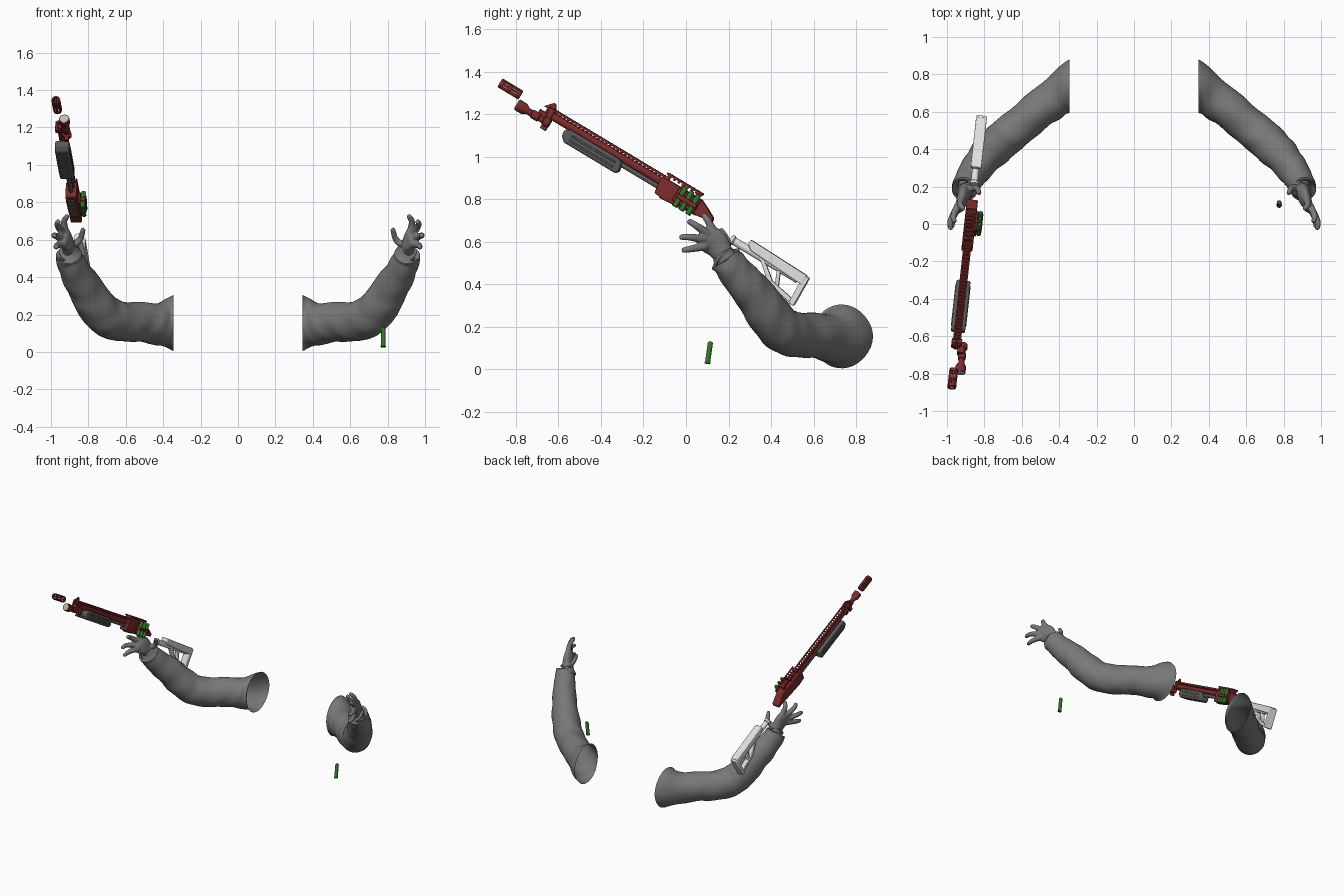
import bpy, bmesh, math
from mathutils import Vector, Matrix

cube = bpy.data.objects.get("Cube")
if cube:
    bpy.data.objects.remove(cube, do_unlink=True)


def material(name, r, g, b):
    m = bpy.data.materials.new(name)
    m.diffuse_color = (r, g, b, 1)
    m.use_nodes = True
    node = next(n for n in m.node_tree.nodes if n.type == 'BSDF_PRINCIPLED')
    node.inputs["Base Color"].default_value = (r, g, b, 1)
    return m


GREY = material("sleeve grey", .19, .19, .19)
DARK = material("grip dark grey", .1, .1, .1)
RED = material("metal red", .2, .025, .025)
GREEN = material("shell green", .03, .17, .02)
WHITE = material("stock white", .75, .75, .75)
LENS = material("lens pale", .5, .5, .47)

# Gun frame: local y runs toward the muzzle, local z is up, local -x is the shell side
F = Vector((-.094, -.854, .512)).normalized()
R = F.cross(Vector((0, 0, 1))).normalized()
GUN = Matrix((R, F, R.cross(F))).transposed().to_4x4()
GUN.translation = (-.878, 0, .824)


def finish(name, bm, mat, world=GUN, bevel=0):
    bmesh.ops.recalc_face_normals(bm, faces=bm.faces)
    me = bpy.data.meshes.new(name)
    bm.to_mesh(me)
    bm.free()
    me.materials.append(mat)
    ob = bpy.data.objects.new(name, me)
    bpy.context.collection.objects.link(ob)
    ob.matrix_world = world
    if bevel:
        mod = ob.modifiers.new("bevel", 'BEVEL')
        mod.width, mod.segments = bevel, 2
    bpy.ops.object.select_all(action='DESELECT')
    ob.select_set(True)
    bpy.context.view_layer.objects.active = ob
    bpy.ops.object.shade_smooth_by_angle(angle=math.radians(40))
    return ob


def box(bm, centre, size, tilt=0):
    m = Matrix.Translation(centre) @ Matrix.Rotation(tilt, 4, 'X') @ Matrix.Diagonal((*size, 1))
    bmesh.ops.create_cube(bm, size=1, matrix=m)


def rings(bm, loops, caps=(True, True), closed=False):
    vs = [[bm.verts.new(p) for p in loop] for loop in loops]
    pairs = list(zip(vs, vs[1:])) + ([(vs[-1], vs[0])] if closed else [])
    for a, b in pairs:
        for i in range(len(a)):
            j = (i + 1) % len(a)
            bm.faces.new((a[i], a[j], b[j], b[i]))
    for cap, loop in zip(caps, (vs[0], vs[-1])):
        if cap and not closed:
            bm.faces.new(loop)


def lathe(bm, profile, x=0, z=0, n=16, closed=False):
    """Turn (y, radius) points around a line parallel to local y."""
    angles = [math.tau * i / n for i in range(n)]
    rings(bm, [[(x + r * math.cos(a), y, z + r * math.sin(a)) for a in angles]
               for y, r in profile], closed=closed)


def slab(bm, outline, width, x=0):
    """Extrude a (y, z) outline across x."""
    rings(bm, [[(x + s * width / 2, y, z) for y, z in outline] for s in (-1, 1)])


def spline(points, steps):
    """Smooth path through tuples of position and two radii."""
    p = [points[0]] + list(points) + [points[-1]]
    out = []
    for k in range(1, len(p) - 2):
        for i in range(steps):
            t = i / steps
            out.append([.5 * (2 * b + (c - a) * t + (2 * a - 5 * b + 4 * c - d) * t * t
                              + (3 * b - a - 3 * c + d) * t ** 3)
                        for a, b, c, d in zip(*p[k - 1:k + 3])])
    return out + [list(points[-1])]


def limb(bm, points, side, ref, steps=5, n=12, caps=(True, True), start=None, fold=0):
    path = spline(points, steps)
    loops = []
    for i, q in enumerate(path):
        c = Vector(q[:3])
        lo, hi = path[max(i - 1, 0)], path[min(i + 1, len(path) - 1)]
        t = (Vector(hi[:3]) - Vector(lo[:3])).normalized()
        w = i / (len(path) - 1)
        if start:
            t = t.lerp(Vector(start), max(0, 1 - w * 5)).normalized()
        a = t.cross(Vector(ref)).normalized()
        b = a.cross(t)
        loop = []
        for j in range(n):
            th = math.tau * j / n
            k = 1 + fold * math.sin(w * 48 + 2.2 * math.sin(th + w * 5)) * math.sin(th * 2 + w * 9)
            v = c + (a * math.cos(th) * q[3] + b * math.sin(th) * q[4]) * k
            loop.append((v.x * side, v.y, v.z))
        loops.append(loop)
    rings(bm, loops, caps)


# Arms, mirrored
SLEEVE = [(.345, .74, .155, .14, .15), (.42, .68, .15, .112, .115), (.54, .585, .16, .1, .105),
          (.66, .485, .17, .102, .108), (.745, .41, .23, .1, .108), (.81, .34, .33, .09, .1),
          (.865, .265, .42, .08, .088), (.9, .205, .495, .07, .078), (.905, .185, .522, .068, .076),
          (.906, .183, .525, .045, .05)]
PALM = [(.9, .21, .49, .045, .04), (.905, .17, .55, .052, .036), (.915, .135, .595, .066, .032),
        (.93, .1, .615, .062, .026), (.935, .085, .625, .045, .016)]
FINGERS = [  # base, middle and tip of each finger, thumb first
    ((.895, .185, .56), (.845, .195, .6), (.828, .165, .655)),
    ((.92, .14, .635), (.93, .105, .695), (.912, .082, .728)),
    ((.94, .1, .64), (.965, .045, .678), (.96, .012, .698)),
    ((.945, .085, .61), (.98, .02, .622), (.98, -.026, .622)),
    ((.94, .095, .58), (.968, .03, .568), (.972, -.015, .56))]
for side, label in ((1, "left"), (-1, "right")):
    bm = bmesh.new()
    limb(bm, SLEEVE, side, (0, 0, 1), steps=8, n=36, caps=(False, True), start=(1, 0, 0), fold=.035)
    finish(label + "_sleeve", bm, GREY, Matrix())
    bm = bmesh.new()
    limb(bm, PALM, side, (1, 0, 0), n=16)
    for base, mid, tip in FINGERS:
        end = Vector(tip) + (Vector(tip) - Vector(mid)) * .12
        limb(bm, [(*base, .021, .021), (*mid, .017, .017), (*tip, .013, .013), (*end, .005, .005)],
             side, (1, 0, 0))
    hand = finish(label + "_hand", bm, GREY, Matrix())
    mod = hand.modifiers.new("merge", 'REMESH')
    mod.mode, mod.voxel_size, mod.use_smooth_shade = 'VOXEL', .006, True
    mod = hand.modifiers.new("soften", 'SMOOTH')
    mod.iterations = 4

# Barrel with an open rib on top
def ladder(bm, y0, y1, z, half, step):
    for s in (-1, 1):
        box(bm, (s * half, (y0 + y1) / 2, z), (.007, y1 - y0, .009))
    for i in range(int((y1 - y0) / step) + 1):
        box(bm, (0, y0 + i * step, z - .004), (half * 2 + .006, .009, .018), .5)

bm = bmesh.new()
lathe(bm, [(.1, .019), (.77, .019), (.77, .012), (.1, .012)], z=-.008, closed=True)
finish("barrel", bm, RED)
bm = bmesh.new()
ladder(bm, .13, .76, .021, .018, .021)
finish("barrel_rib", bm, RED)
bm = bmesh.new()
slab(bm, [(.79, .012), (.72, .012), (.745, .05), (.755, .05)], .012)
box(bm, (0, .745, -.004), (.056, .03, .056))
finish("front_sight", bm, RED, bevel=.003)

# Muzzle brake, open between its bars
bm = bmesh.new()
for y in (.92, .97, 1.015):
    lathe(bm, [(y - .009, .023), (y + .009, .023), (y + .009, .015), (y - .009, .015)], closed=True)
for i in range(8):
    a = math.tau * i / 8
    box(bm, (.019 * math.cos(a), .968, .019 * math.sin(a)), (.009, .1, .009))
finish("muzzle_brake", bm, RED)

# Lamp beside the muzzle
bm = bmesh.new()
lathe(bm, [(.718, .018), (.724, .024), (.75, .024), (.756, .015), (.775, .015), (.78, .021), (.815, .021),
           (.82, .016), (.84, .016), (.86, .028), (.898, .028)], x=-.036, z=-.045)
box(bm, (-.025, .775, -.025), (.035, .04, .035))
box(bm, (-.036, .735, -.072), (.022, .03, .022))
finish("lamp", bm, RED)
bm = bmesh.new()
lathe(bm, [(.897, .023), (.901, .023)], x=-.036, z=-.045)
finish("lamp_lens", bm, LENS)

# Pump grip, its grooves and the action rod
bm = bmesh.new()
slab(bm, [(.335, -.085), (.325, -.07), (.335, -.025), (.36, -.018), (.62, -.018),
          (.645, -.03), (.645, -.06), (.62, -.085)], .076)
finish("pump_grip", bm, DARK, bevel=.016)
bm = bmesh.new()
for s in (-1, 1):
    for z in (-.064, -.04):
        box(bm, (s * .037, .48, z), (.008, .24, .009))
finish("pump_ribs", bm, DARK, bevel=.002)
bm = bmesh.new()
lathe(bm, [(.08, .012), (.38, .012)], z=-.036)
finish("action_rod", bm, DARK)

# Receiver with an open top rail and loading plate
bm = bmesh.new()
slab(bm, [(.14, .016), (-.08, .016), (-.115, 0), (-.172, -.03), (-.175, -.052), (-.105, -.058),
          (.07, -.076), (.13, -.07)], .06)
finish("receiver", bm, RED, bevel=.006)
bm = bmesh.new()
ladder(bm, -.065, .125, .04, .024, .024)
for y in (-.05, .03, .11):
    box(bm, (0, y, .024), (.05, .014, .03))
finish("receiver_rail", bm, RED)
bm = bmesh.new()
slab(bm, [(.1, -.079), (-.09, -.063), (-.09, -.058), (.1, -.073)], .036)
finish("loading_plate", bm, DARK)

# Shells in their side holder
bm = bmesh.new()
box(bm, (-.034, -.02, -.022), (.012, .12, .07))
box(bm, (-.05, -.025, -.022), (.034, .105, .022))
finish("shell_holder", bm, RED, bevel=.003)
def shell(name, world):
    bm = bmesh.new()
    lathe(bm, [(-.053, .013), (-.049, .015), (-.044, .0125), (.047, .0125), (.053, .009)], n=14)
    finish(name, bm, GREEN, world)

UP = Matrix.Rotation(math.pi / 2, 4, 'X')
for i in range(3):
    shell("held_shell", GUN @ Matrix.Translation((-.052, .012 - i * .036, -.022)) @ UP)
shell("loose_shell", Matrix.Translation((.776, .108, .078)) @ Matrix.Rotation(-.14, 4, 'X') @ UP)

# Detached stock: tube, comb, butt and lower brace
bm = bmesh.new()
lathe(bm, [(-.66, .019), (-.31, .019), (-.305, .024), (-.29, .024)], z=-.073)
finish("stock_tube", bm, WHITE)
bm = bmesh.new()
slab(bm, [(-.375, -.026), (-.69, -.035), (-.69, -.085), (-.4, -.07), (-.375, -.05)], .058)
slab(bm, [(-.675, -.04), (-.705, -.04), (-.708, -.19), (-.68, -.19)], .056)
slab(bm, [(-.45, -.075), (-.48, -.075), (-.56, -.14), (-.69, -.165), (-.69, -.188), (-.55, -.162)], .036)
slab(bm, [(-.55, -.08), (-.57, -.08), (-.6, -.15), (-.58, -.15)], .03)
finish("stock", bm, WHITE, bevel=.005)
